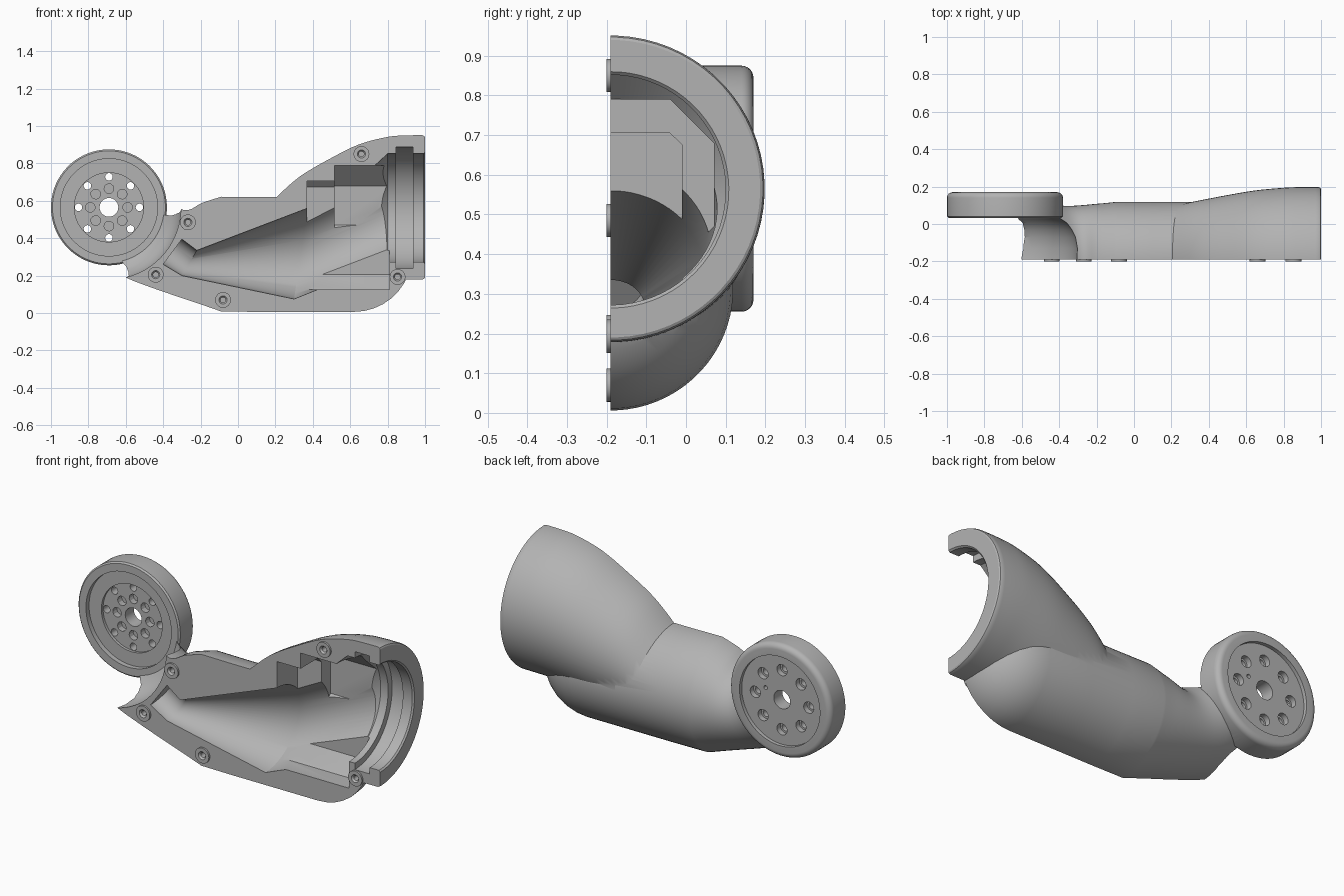
import bpy, bmesh, math
from mathutils import Vector

if "Cube" in bpy.data.objects:
    bpy.data.objects.remove(bpy.data.objects["Cube"])

SPLIT = -0.19                      # flat parting plane of the half shell
WX, WZ = -0.69, 0.565              # joint disc axis
BORE_Z = 0.562                     # bell mouth axis

grey = bpy.data.materials.new("grey_plastic")
grey.diffuse_color = (0.45, 0.45, 0.45, 1)
grey.use_nodes = True
grey.node_tree.nodes["Principled BSDF"].inputs["Base Color"].default_value = grey.diffuse_color


def skin(name, rings):
    """Closed solid through a list of equal rings, with flat end caps."""
    bm = bmesh.new()
    vs = [[bm.verts.new(p) for p in r] for r in rings]
    n = len(rings[0])
    for a, b in zip(vs, vs[1:]):
        for i in range(n):
            j = (i + 1) % n
            bm.faces.new((a[i], a[j], b[j], b[i]))
    bm.faces.new(vs[0])
    bm.faces.new(vs[-1])
    bmesh.ops.recalc_face_normals(bm, faces=bm.faces)
    me = bpy.data.meshes.new(name)
    bm.to_mesh(me)
    bm.free()
    me.materials.append(grey)
    ob = bpy.data.objects.new(name, me)
    bpy.context.collection.objects.link(ob)
    return ob


def refine(secs, steps):
    """Catmull-Rom interpolation of section numbers."""
    out = []
    for i in range(len(secs) - 1):
        p = [secs[max(i - 1, 0)], secs[i], secs[i + 1], secs[min(i + 2, len(secs) - 1)]]
        for k in range(steps):
            t = k / steps
            out.append([0.5 * (2 * b + (c - a) * t + (2 * a - 5 * b + 4 * c - d) * t * t
                               + (3 * b - a - 3 * c + d) * t ** 3) for a, b, c, d in zip(*p)])
    return out + [secs[-1]]


def loft(name, secs, steps=1, n=72):
    """Elliptic sections (top x, top z, bottom x, bottom z, depth) centred on the parting plane."""
    rings = []
    for tx, tz, bx, bz, d in refine(secs, steps):
        c = Vector(((tx + bx) / 2, SPLIT, (tz + bz) / 2))
        h = Vector(((tx - bx) / 2, 0, (tz - bz) / 2))
        rings.append([c + h * math.cos(2 * math.pi * (i + .5) / n)
                      + Vector((0, d, 0)) * math.sin(2 * math.pi * (i + .5) / n) for i in range(n)])
    return skin(name, rings)


def lathe(name, prof, axis="Y", x=WX, z=WZ, n=72):
    """Turned solid from (radius, position) pairs along the y or x axis."""
    rings = []
    for r, t in prof:
        ang = [2 * math.pi * (i + .25) / n for i in range(n)]
        if axis == "Y":
            rings.append([(x + r * math.cos(a), t, z + r * math.sin(a)) for a in ang])
        else:
            rings.append([(t, SPLIT + r * math.cos(a), z + r * math.sin(a)) for a in ang])
    return skin(name, rings)


def prism(name, x0, x1, z0, z1, y1, cb, ct):
    """Pocket along x with chamfered inner corners."""
    poly = [(-0.4, z0), (y1 - cb, z0), (y1, z0 + cb), (y1, z1 - ct), (y1 - ct, z1), (-0.4, z1)]
    return skin(name, [[(x, y, z) for y, z in poly] for x in (x0, x1)])


def combine(target, tool, op="DIFFERENCE"):
    m = target.modifiers.new("bool", "BOOLEAN")
    m.operation, m.object, m.solver = op, tool, "EXACT"
    bpy.context.view_layer.objects.active = target
    bpy.ops.object.modifier_apply(modifier=m.name)
    bpy.data.objects.remove(tool)


# straight tube with a bent neck on the left and a domed right end
tube = [(-.54, .68, -.72, .28, .335), (-.41, .62, -.62, .20, .315), (-.285, .55, -.46, .135, .287),
        (-.19, .59, -.21, .05, .298), (-.09, .622, -.09, .008, .309)]
tube = refine(tube, 5) + [(x, .62, x, .006, .309) for x in (.1, .35, .62)]
for a in range(10, 81, 10):
    r, x = .307 * math.cos(math.radians(a)), .62 + .31 * math.sin(math.radians(a))
    tube.append((x, .313 + r, x, .313 - r, r))
shell = loft("arm_shell", tube)

# flared bell mouth
bell = [(x, t, x, b, d) for x, t, b, d in (
    (.2, .615, .03, .285), (.33, .73, .11, .312), (.5, .83, .14, .345), (.65, .903, .16, .37),
    (.8, .942, .175, .384), (.9, .95, .178, .388), (.985, .951, .179, .388))]
bell = refine(bell, 4) + [(.996, .947, .996, .183, .384), (1, .94, 1, .19, .377)]
combine(shell, loft("bell", bell), "UNION")

# keep only the rear half
combine(shell, skin("half_cut", [[(x, y, z) for x, z in ((-2, -1), (2, -1), (2, 2), (-2, 2))]
                                 for y in (-1, SPLIT)]))

# concave clearance in front of the joint disc
combine(shell, lathe("clearance", [(.385, -.3), (.385, -.19), (.388, -.13), (.378, -.07), (.36, -.03),
                                   (.335, .005), (.305, .025), (.28, .045)]))

# joint disc with rounded back rim
disc = [(.302, .033), (.31, .041)]
disc += [(.28 + .03 * math.cos(math.radians(a)), .14 + .03 * math.sin(math.radians(a)))
         for a in range(0, 91, 15)]
combine(shell, lathe("disc", disc), "UNION")

# disc recesses, centre hole and bolt circles
combine(shell, lathe("front_recess", [(.26, -.15), (.26, .06), (.185, .06), (.185, .075)]))
combine(shell, lathe("back_recess", [(.245, .3), (.245, .15)]))
combine(shell, lathe("centre_hole", [(.05, -.1), (.05, .3)], n=32))
for i in range(8):
    a = math.pi * i / 4
    c, s = math.cos(a), math.sin(a)
    combine(shell, lathe("bolt_hole", [(.02, 0), (.02, .12), (.031, .12), (.031, .3)],
                         x=WX + .163 * c, z=WZ + .163 * s, n=20))
    combine(shell, lathe("nut_pocket", [(.026, 0), (.026, .11)],
                         x=WX + .1 * c, z=WZ + .1 * s, n=12))
combine(shell, lathe("pin_hole", [(.011, .1), (.011, .3)], x=WX + .1, z=WZ + .04, n=12))

# inner cavity: neck, widening cone, then the passage into the bell
combine(shell, loft("cavity", [(-.30, .395, -.40, .26, .085), (-.22, .335, -.30, .20, .085),
                               (.37, .56, .30, .075, .245), (.81, .78, .81, .28, .27)]))
combine(shell, prism("lower_pocket", .37, .81, .125, .705, -.01, .08, .03))
combine(shell, prism("upper_pocket", .515, .81, .45, .79, .07, .02, .11))

# stepped bearing bore in the bell mouth
combine(shell, lathe("bore", [(.23, .735), (.29, .80), (.29, .845), (.325, .845), (.325, .935),
                              (.29, .935), (.29, .992), (.298, 1.0), (.298, 1.1)],
                     "X", z=BORE_Z))

# raised screw bosses on the parting face, with screw holes
spots = [(-.44, .205), (-.268, .485), (-.08, .07), (.66, .85), (.853, .193)]
for i, (x, z) in enumerate(spots):
    boss = lathe("screw_boss_%d" % (i + 1), [(.042, SPLIT + .004), (.042, -.2)], x=x, z=z, n=32)
    combine(boss, lathe("hole", [(.022, -.25), (.022, -.2), (.014, -.19), (.014, -.1)], x=x, z=z, n=20))
    combine(shell, lathe("hole", [(.014, -.25), (.014, -.15)], x=x, z=z, n=20))

# smooth curved surfaces, keep edges sharp
bpy.ops.object.select_all(action="DESELECT")
for ob in bpy.context.scene.objects:
    ob.select_set(True)
bpy.context.view_layer.objects.active = shell
bpy.ops.object.shade_smooth_by_angle(angle=math.radians(28))
